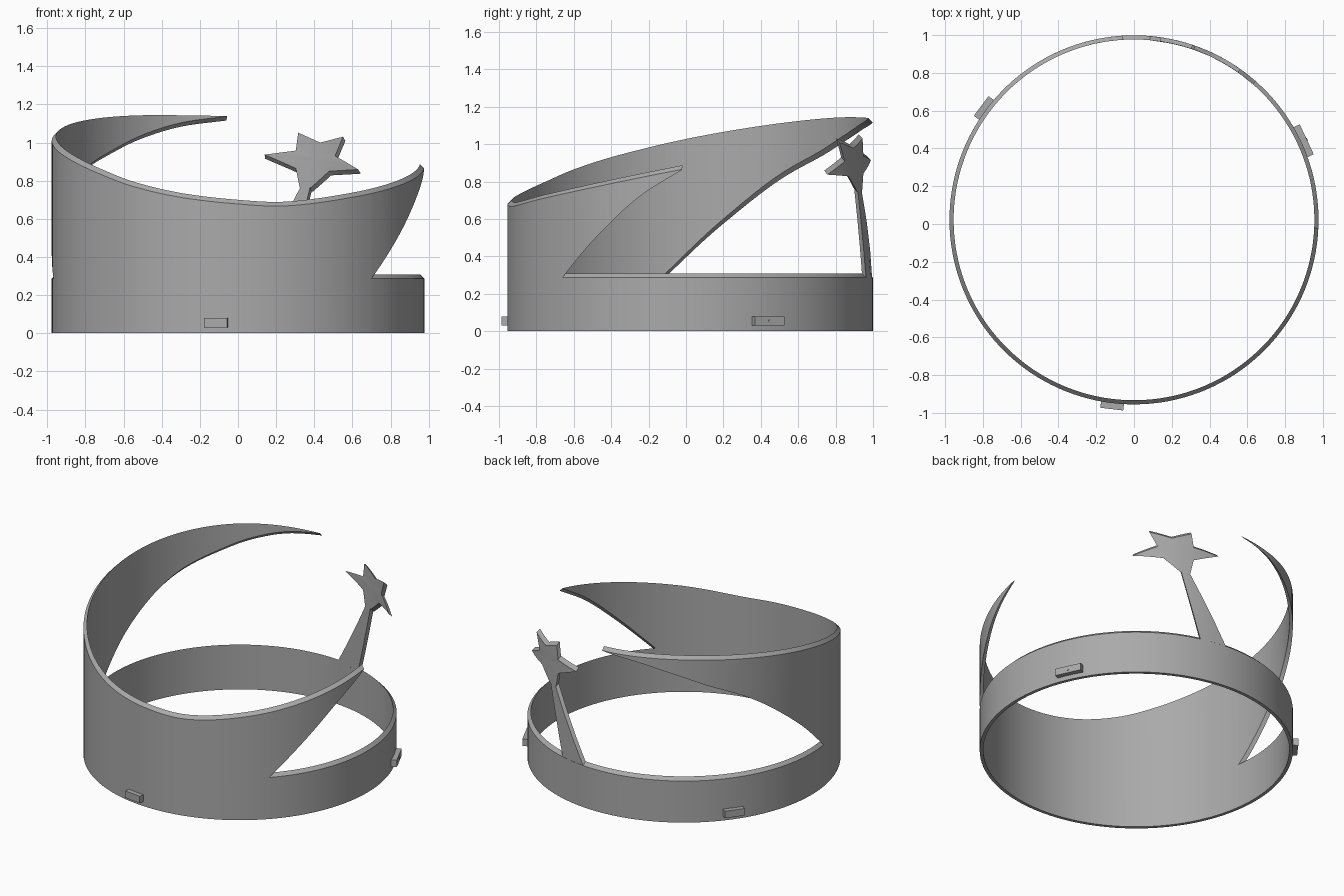
import bpy, bmesh, math
from math import radians, sin, cos

if "Cube" in bpy.data.objects:
    bpy.data.objects.remove(bpy.data.objects["Cube"], do_unlink=True)

OUTER, INNER, CENTRE_Y = 0.977, 0.955, 0.022
DROP = 0.022          # outer edges sit lower than inner edges
BAND_TOP = 0.308
TIP_A, WALL_A, WALL_B, TIP_B = 93.5, 188, 315.7, 357.5

grey = bpy.data.materials.new("plain_grey")
grey.use_nodes = True
colour = (0.4, 0.4, 0.4, 1)
grey.diffuse_color = colour
grey.node_tree.nodes["Principled BSDF"].inputs["Base Color"].default_value = colour


def finish(name, bm):
    bmesh.ops.remove_doubles(bm, verts=bm.verts, dist=0.0002)
    bmesh.ops.recalc_face_normals(bm, faces=bm.faces)
    mesh = bpy.data.meshes.new(name)
    bm.to_mesh(mesh)
    bm.free()
    mesh.materials.append(grey)
    obj = bpy.data.objects.new(name, mesh)
    bpy.context.collection.objects.link(obj)
    bpy.ops.object.select_all(action='DESELECT')
    obj.select_set(True)
    bpy.context.view_layer.objects.active = obj
    bpy.ops.object.shade_smooth_by_angle(angle=radians(30))
    return obj


def on_ring(angle, z, radius):
    a = radians(angle)
    return (radius * cos(a), CENTRE_Y + radius * sin(a), z)


def smooth_curve(points):
    """Hermite curve through (angle, height) points."""
    def slope(i):
        a, b = points[max(i - 1, 0)], points[min(i + 1, len(points) - 1)]
        return (b[1] - a[1]) / (b[0] - a[0])

    def height(x):
        i = 0
        while i < len(points) - 2 and x > points[i + 1][0]:
            i += 1
        (x0, y0), (x1, y1) = points[i], points[i + 1]
        w = x1 - x0
        t = min(max((x - x0) / w, 0), 1)
        return ((1 + 2 * t) * (1 - t) ** 2 * y0 + t * (1 - t) ** 2 * w * slope(i)
                + t * t * (3 - 2 * t) * y1 + t * t * (t - 1) * w * slope(i + 1))
    return height


def wall(name, start, end, low, high):
    """Curved strip between two height functions of the angle."""
    bm = bmesh.new()
    steps = max(2, round((end - start) / 2.5))
    rows = []
    for i in range(steps + 1):
        a = start + (end - start) * i / steps
        lo, hi = low(a), high(a)
        lo_out = lo - DROP if lo > 0 else 0
        rows.append([bm.verts.new(on_ring(a, z, r)) for z, r in
                     ((lo, INNER), (lo_out, OUTER), (hi - DROP, OUTER), (hi, INNER))])
    for p, q in zip(rows, rows[1:]):
        for k in range(4):
            n = (k + 1) % 4
            bm.faces.new((p[k], p[n], q[n], q[k]))
    bm.faces.new(rows[0])
    bm.faces.new(rows[-1][::-1])
    return finish(name, bm)


def wrapped_plate(name, outline, hub=None):
    """Flat outline of (angle, height) points bent around the ring."""
    bm = bmesh.new()
    vs = [bm.verts.new((a, 0, z)) for a, z in outline]
    if hub:
        c = bm.verts.new((hub[0], 0, hub[1]))
        for i, v in enumerate(vs):
            bm.faces.new((c, v, vs[(i + 1) % len(vs)]))
    else:
        bm.faces.new(vs)
    bmesh.ops.subdivide_edges(bm, edges=bm.edges[:], cuts=2, use_grid_fill=True)
    out = bmesh.ops.extrude_face_region(bm, geom=bm.faces[:], use_keep_orig=True)
    outer = {g for g in out["geom"] if isinstance(g, bmesh.types.BMVert)}
    for v in bm.verts:
        a, _, z = v.co
        v.co = on_ring(a, z - DROP, OUTER) if v in outer else on_ring(a, z, INNER)
    return finish(name, bm)


# Sweeping rim and the two crescent edges
rim = smooth_curve([(93.5, 1.14), (125, 1.142), (150.7, 1.11), (177, 1.042),
                    (202.7, 0.945), (221, 0.863), (235, 0.795), (252, 0.735),
                    (270, 0.70), (285, 0.69), (307.8, 0.735), (327.7, 0.79), (357.5, 0.887)])
back_edge = smooth_curve([(93.5, 1.138), (108, 1.105), (120.8, 1.045), (130, 0.985),
                          (150.7, 0.83), (170.7, 0.58), (188, BAND_TOP)])
side_edge = smooth_curve([(315.7, BAND_TOP), (330.4, 0.545), (343.8, 0.74), (357.5, 0.885)])

wall("front_wall", WALL_A, WALL_B, lambda a: 0, rim)
wall("long_crescent_horn", TIP_A, WALL_A, back_edge, rim)
wall("short_crescent_horn", WALL_B, TIP_B, side_edge, rim)
wall("base_band", WALL_B, WALL_A + 360, lambda a: 0, lambda a: BAND_TOP)

# Star on its tapering stem
wrapped_plate("star_stem", [(85.5, 0.29), (74.5, 0.29), (66.7, 0.765), (70, 0.765)])
star = [(81.6, 0.937), (71.5, 0.958), (70.7, 1.052), (63.2, 1.0), (54.8, 1.031),
        (57.8, 0.93), (48.7, 0.859), (60, 0.85), (66.3, 0.765), (70.2, 0.765), (71.5, 0.865)]
wrapped_plate("star", star, hub=(65.2, 0.92))

# Small blocks around the base, the side one with a pin
for name, angle, length in (("front_block", -96.7, 0.122), ("side_block", 25, 0.175),
                            ("back_block", 143.3, 0.13)):
    bm = bmesh.new()
    bmesh.ops.create_cube(bm, size=1)
    a = radians(angle)
    for v in bm.verts:
        r, t = 0.99 + v.co.x * 0.038, v.co.y * length
        v.co = (r * cos(a) - t * sin(a), CENTRE_Y + r * sin(a) + t * cos(a), 0.055 + v.co.z * 0.048)
    finish(name, bm)

bpy.ops.mesh.primitive_cylinder_add(vertices=12, radius=0.008, depth=0.004,
                                    location=on_ring(25, 0.055, 1.01),
                                    rotation=(0, radians(90), radians(25)))
pin = bpy.context.object
pin.name = "side_block_pin"
pin.data.materials.append(grey)
